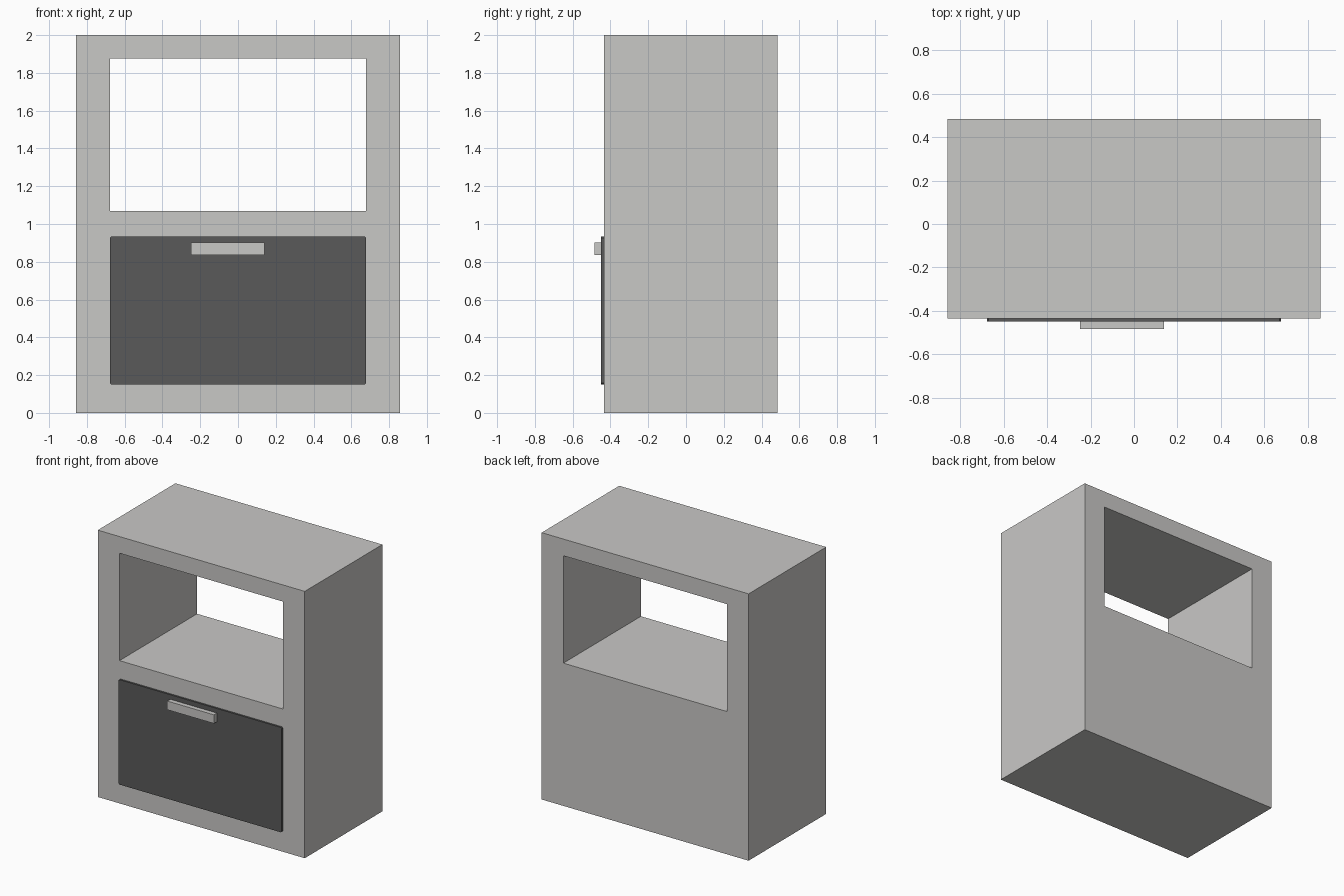
import bpy, bmesh

if "Cube" in bpy.data.objects:
    bpy.data.objects.remove(bpy.data.objects["Cube"])


def material(name, rgb):
    m = bpy.data.materials.new(name)
    m.diffuse_color = (*rgb, 1)
    m.use_nodes = True
    m.node_tree.nodes["Principled BSDF"].inputs["Base Color"].default_value = m.diffuse_color
    return m


light = material("light_grey", (0.584, 0.578, 0.565))
dark = material("dark_grey", (0.10, 0.10, 0.10))


def finish(name, bm, mat):
    bmesh.ops.recalc_face_normals(bm, faces=bm.faces)
    me = bpy.data.meshes.new(name)
    bm.to_mesh(me)
    bm.free()
    me.materials.append(mat)
    ob = bpy.data.objects.new(name, me)
    bpy.context.collection.objects.link(ob)
    return ob


def rect(x0, x1, z0, z1, c=0):
    """Rectangle profile in x/z, with optional chamfered corners."""
    if not c:
        return [(x0, z0), (x1, z0), (x1, z1), (x0, z1)]
    return [(x0 + c, z0), (x1 - c, z0), (x1, z0 + c), (x1, z1 - c),
            (x1 - c, z1), (x0 + c, z1), (x0, z1 - c), (x0, z0 + c)]


def extrude(name, outer, y0, y1, mat, hole=None):
    """Extrude a profile from y0 to y1, with an optional matching through-hole."""
    bm = bmesh.new()

    def loop(pts, y):
        return [bm.verts.new((x, y, z)) for x, z in pts]

    def band(a, b):
        n = len(a)
        for i in range(n):
            j = (i + 1) % n
            bm.faces.new((a[i], a[j], b[j], b[i]))

    front, back = loop(outer, y0), loop(outer, y1)
    band(front, back)
    if hole:
        hole_front, hole_back = loop(hole, y0), loop(hole, y1)
        band(hole_front, hole_back)
        band(front, hole_front)
        band(back, hole_back)
    else:
        bm.faces.new(front)
        bm.faces.new(back)
    return finish(name, bm, mat)


# Cabinet body with the open upper compartment running right through
extrude("cabinet_body", rect(-0.858, 0.858, 0, 2), -0.435, 0.484, light,
        hole=rect(-0.678, 0.678, 1.07, 1.875))

# Drawer front, with tiny clipped corners
extrude("drawer_front", rect(-0.677, 0.677, 0.149, 0.935, 0.008),
        -0.449, -0.435, dark)

# Pull handle, set slightly left of centre
extrude("drawer_handle", rect(-0.248, 0.139, 0.836, 0.901), -0.484, -0.449, light)
